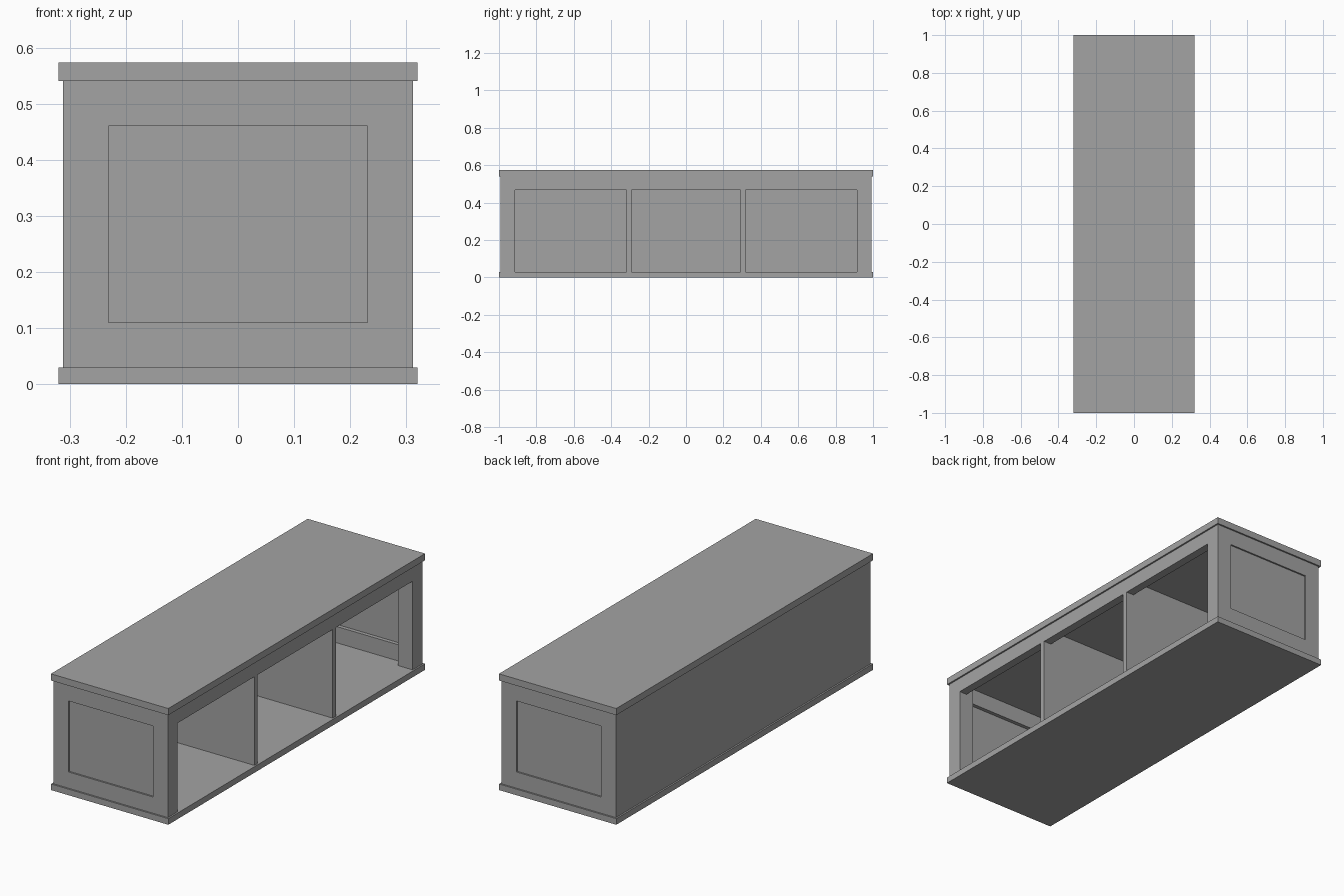
import bpy

cube = bpy.data.objects.get("Cube")
if cube:
    bpy.data.objects.remove(cube, do_unlink=True)

grey = bpy.data.materials.new("plain_grey")
grey.use_nodes = True
colour = (0.37, 0.37, 0.37, 1)
grey.diffuse_color = colour
grey.node_tree.nodes["Principled BSDF"].inputs["Base Color"].default_value = colour


def box(name, xs, ys, zs):
    """Box spanning the given ranges on each axis."""
    spans = [sorted(s) for s in (xs, ys, zs)]
    bpy.ops.mesh.primitive_cube_add(size=1, location=[(a + b) / 2 for a, b in spans])
    ob = bpy.context.object
    ob.name = name
    ob.scale = [b - a for a, b in spans]
    bpy.ops.object.transform_apply(location=False, rotation=False, scale=True)
    ob.data.materials.append(grey)
    return ob


# Main levels and outlines
FLOOR, CEILING, TOP = 0.03, 0.54, 0.573
BODY_X, BODY_Y = 0.312, 0.992
POST_X, POST_Y = 0.231, 0.915
RAIL_LOW, RAIL_HIGH = 0.11, 0.46

# Overhanging boards
box("base_board", (-0.32, 0.32), (-1, 1), (0, FLOOR))
box("top_board", (-0.32, 0.32), (-1, 1), (CEILING, TOP))

# Framed ends: corner posts, rails and a recessed panel
for side, end in ((-1, "front"), (1, "rear")):
    outer, inner = side * BODY_Y, side * 0.955
    for flip, edge in ((-1, "closed"), (1, "open")):
        box(f"{end}_{edge}_post", (flip * POST_X, flip * BODY_X),
            (side * POST_Y, outer), (FLOOR, CEILING))
    box(f"{end}_lower_rail", (-POST_X, POST_X), (inner, outer), (FLOOR, RAIL_LOW))
    box(f"{end}_upper_rail", (-POST_X, POST_X), (inner, outer), (RAIL_HIGH, CEILING))
    box(f"{end}_panel", (-POST_X, POST_X), (side * 0.974, side * 0.984),
        (RAIL_LOW, RAIL_HIGH))
    # Divider between compartments
    box(f"{end}_divider", (-0.28, BODY_X), (side * 0.292, side * 0.318),
        (FLOOR, CEILING))

# Rail over the open side, and the closed back
box("open_side_rail", (0.27, BODY_X), (-POST_Y, POST_Y), (0.467, CEILING))
box("back_panel", (-BODY_X, -0.28), (-POST_Y, POST_Y), (FLOOR, CEILING))
